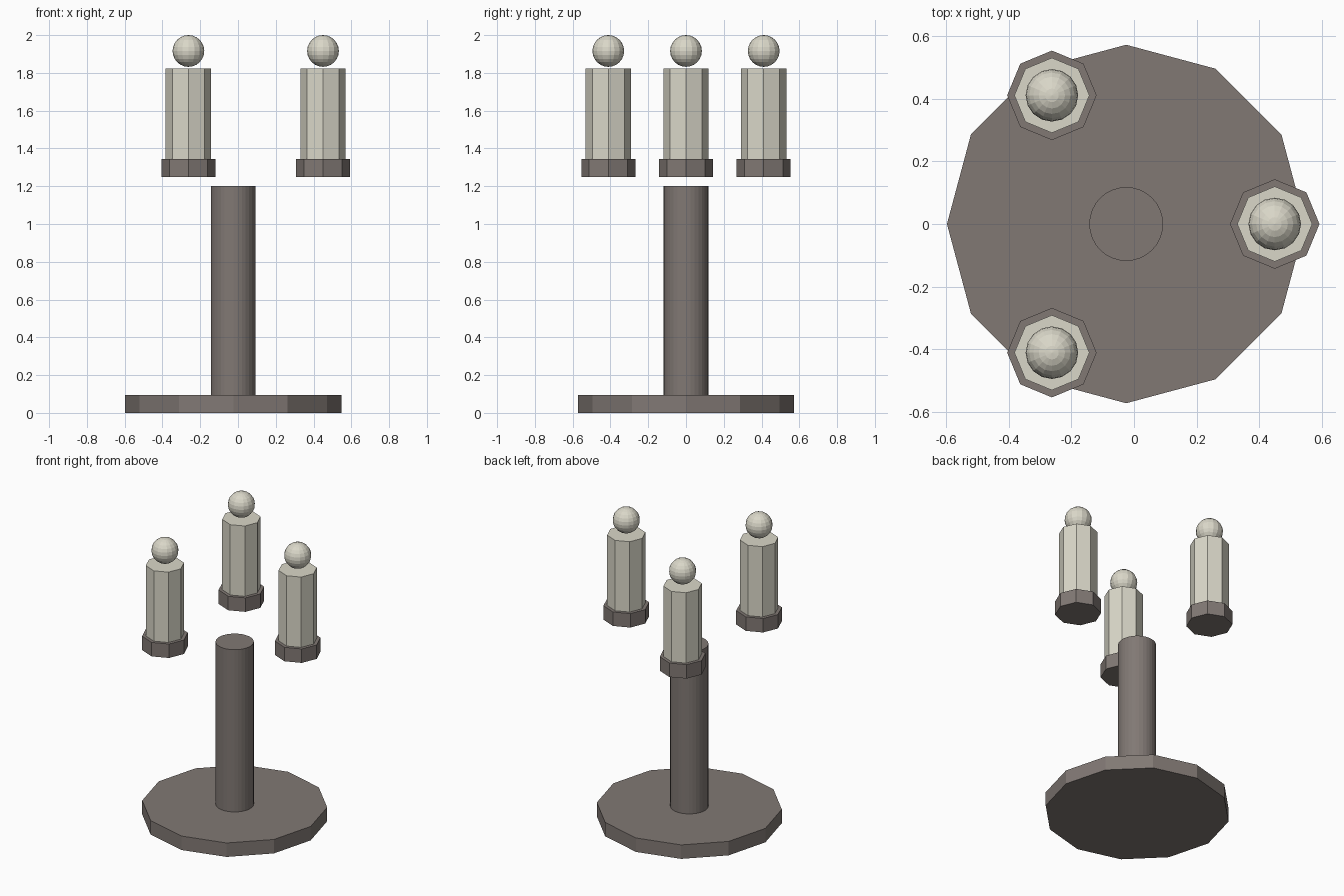
import bpy
from math import cos, sin, tau

cube = bpy.data.objects.get("Cube")
if cube:
    bpy.data.objects.remove(cube, do_unlink=True)


def make_material(name, rgb):
    mat = bpy.data.materials.new(name)
    mat.use_nodes = True
    mat.diffuse_color = (*rgb, 1)
    mat.node_tree.nodes["Principled BSDF"].inputs["Base Color"].default_value = (*rgb, 1)
    return mat


metal = make_material("dull grey brown", (0.22, 0.19, 0.175))
wax = make_material("pale wax", (0.70, 0.68, 0.58))


def finish(name, mat):
    obj = bpy.context.object
    obj.name = name
    obj.data.materials.append(mat)


def prism(name, mat, x, y, bottom, top, radius, sides):
    # Turn the prism so that one corner points along +x
    bpy.ops.mesh.primitive_cylinder_add(
        vertices=sides, radius=radius, depth=top - bottom,
        location=(x, y, (bottom + top) / 2))
    finish(name, mat)


# Stand: twelve-sided foot and round post
centre_x = -0.025
prism("base", metal, centre_x, 0, 0, 0.095, 0.573, 12)
prism("post", metal, centre_x, 0, 0.095, 1.2, 0.118, 32)

# Three floating candles around the post, each with cup and round flame
for i in range(3):
    angle = tau * i / 3
    x, y = centre_x + 0.475 * cos(angle), 0.475 * sin(angle)
    prism(f"cup_{i + 1}", metal, x, y, 1.248, 1.343, 0.143, 8)
    prism(f"candle_{i + 1}", wax, x, y, 1.343, 1.822, 0.12, 8)
    bpy.ops.mesh.primitive_uv_sphere_add(
        segments=16, ring_count=12, radius=0.084, location=(x, y, 1.916))
    finish(f"flame_{i + 1}", wax)
